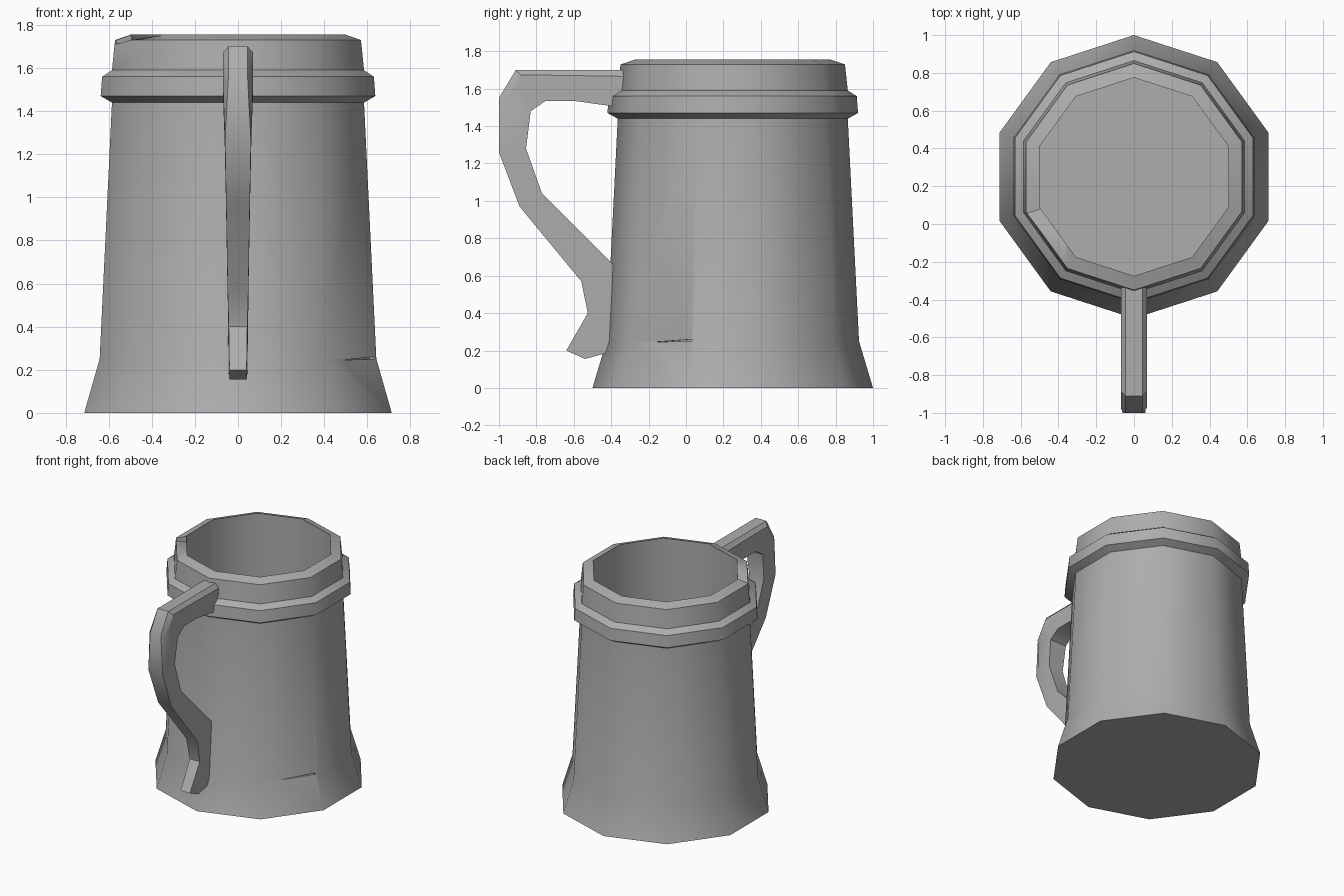
import bpy, bmesh, math
from mathutils import Vector

if "Cube" in bpy.data.objects:
    bpy.data.objects.remove(bpy.data.objects["Cube"], do_unlink=True)

SIDES = 10
AXIS_Y = 0.25

grey = bpy.data.materials.new("plain grey")
grey.use_nodes = True
colour = (0.42, 0.42, 0.42, 1)
grey.diffuse_color = colour
grey.node_tree.nodes["Principled BSDF"].inputs["Base Color"].default_value = colour


def loft(name, rings):
    """Closed solid through rings of equal length, capped at both ends."""
    bm = bmesh.new()
    loops = [[bm.verts.new(p) for p in ring] for ring in rings]
    n = len(loops[0])
    for a, b in zip(loops, loops[1:]):
        for i in range(n):
            j = (i + 1) % n
            bm.faces.new((a[i], a[j], b[j], b[i]))
    bm.faces.new(loops[0])
    bm.faces.new(loops[-1])
    bmesh.ops.recalc_face_normals(bm, faces=bm.faces)
    mesh = bpy.data.meshes.new(name)
    bm.to_mesh(mesh)
    bm.free()
    mesh.materials.append(grey)
    obj = bpy.data.objects.new(name, mesh)
    bpy.context.collection.objects.link(obj)
    return obj


def activate(obj):
    bpy.ops.object.select_all(action='DESELECT')
    obj.select_set(True)
    bpy.context.view_layer.objects.active = obj


def smooth(obj, degrees):
    activate(obj)
    bpy.ops.object.shade_smooth_by_angle(angle=math.radians(degrees))


def corner(k, r, z):
    """Corner k of the ten-sided cross-section; corner 0 points to the front."""
    a = math.radians(-90) + math.tau * k / SIDES
    return Vector((r * math.cos(a), AXIS_Y + r * math.sin(a), z))


def wedge_cut(target, k0, k1, r_in, r_out, profile):
    """Cut a triangular notch along one side, profile = (share along side, z)."""
    rings = [[corner(k0, r, z).lerp(corner(k1, r, z), s) for s, z in profile]
             for r in (r_in, r_out)]
    cutter = loft("notch_cutter", rings)
    cutter.hide_render = True
    activate(target)
    mod = target.modifiers.new("notch", 'BOOLEAN')
    mod.operation = 'DIFFERENCE'
    mod.solver = 'EXACT'
    mod.object = cutter
    bpy.ops.object.modifier_apply(modifier=mod.name)
    bpy.data.objects.remove(cutter, do_unlink=True)


# Mug body: flared foot, tapering wall, collar, neck, sloped rim, hollow inside
profile = [(0.75, 0), (0.675, 0.25), (0.615, 1.44), (0.67, 1.47), (0.663, 1.56),
           (0.615, 1.59), (0.6, 1.73), (0.525, 1.755), (0.525, 0.15)]
body = loft("mug_body", [[corner(k, r, z) for k in range(SIDES)] for r, z in profile])

# Chip in the rim and thin crack above the foot
wedge_cut(body, -2, -1, 0.48, 0.7, [(0.03, 1.71), (0.03, 1.82), (1, 1.82), (0.75, 1.75)])
wedge_cut(body, 1, 2, 0.65, 0.72, [(0.35, 0.245), (0.97, 0.25), (0.97, 0.26)])
smooth(body, 40)

# Handle: (outer y, z), (inner y, z), outer half width, full half width
sections = [
    ((-0.33, 1.70), (-0.35, 1.50), 0.045, 0.07),
    ((-0.75, 1.70), (-0.60, 1.535), 0.045, 0.07),
    ((-0.91, 1.70), (-0.75, 1.535), 0.045, 0.07),
    ((-1.00, 1.55), (-0.83, 1.48), 0.045, 0.07),
    ((-1.00, 1.26), (-0.855, 1.28), 0.06, 0.062),
    ((-0.89, 0.97), (-0.77, 1.04), 0.055, 0.056),
    ((-0.56, 0.57), (-0.39, 0.66), 0.048, 0.049),
    ((-0.525, 0.40), (-0.41, 0.19), 0.043, 0.044),
    ((-0.64, 0.20), (-0.54, 0.155), 0.04, 0.04),
]
rings = []
for outer, inner, narrow, wide in sections:
    o, i = Vector((0, *outer)), Vector((0, *inner))
    half = [(o, narrow), (o.lerp(i, 0.17), wide), (i, wide)]
    rings.append([p + Vector((w, 0, 0)) for p, w in half]
                 + [p - Vector((w, 0, 0)) for p, w in reversed(half)])
handle = loft("handle", rings)
smooth(handle, 35)
